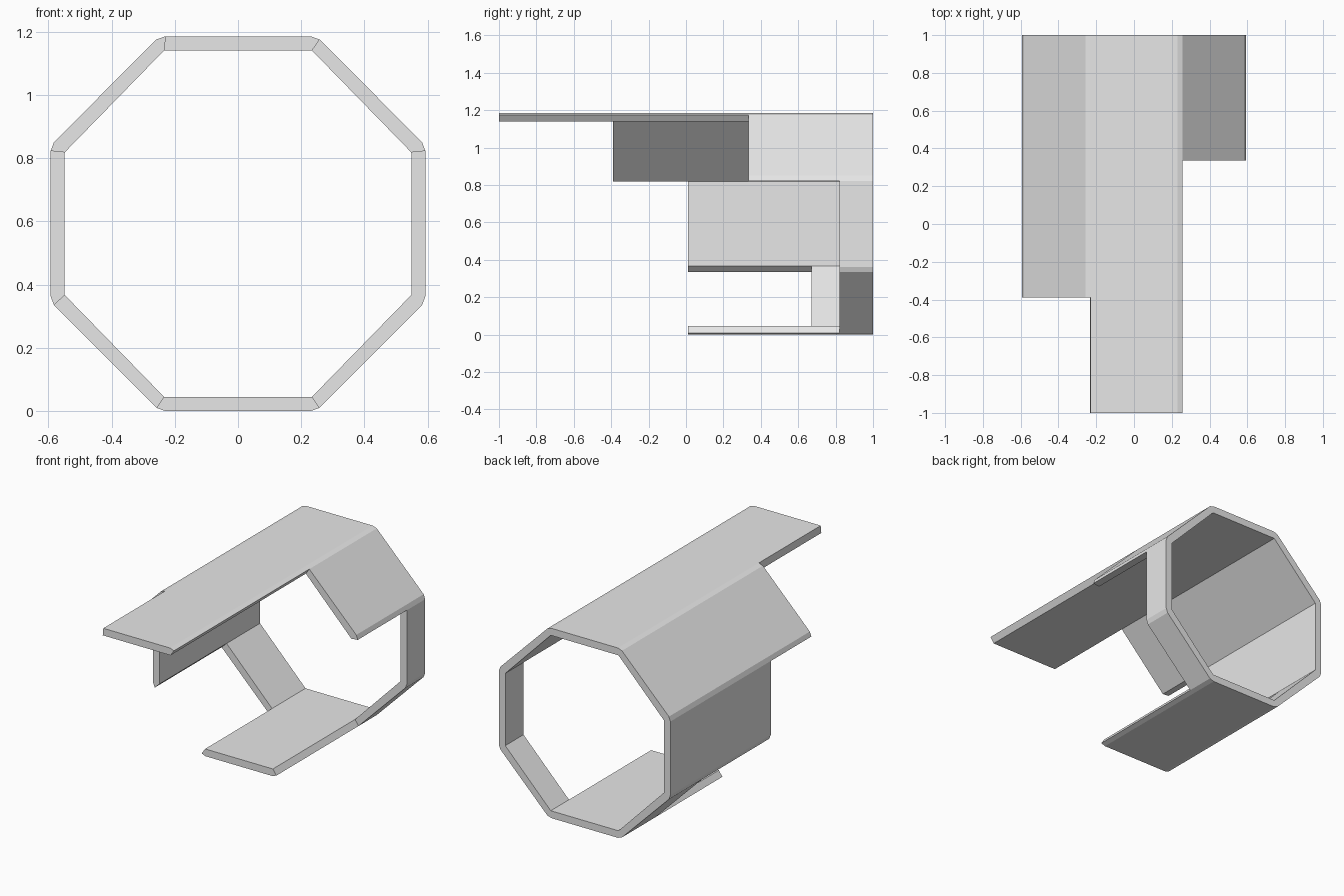
import bpy, bmesh

if "Cube" in bpy.data.objects:
    bpy.data.objects.remove(bpy.data.objects["Cube"])

CZ = 0.5925   # height of the ring's centre
BACK = 1.0    # all panels end flush at the back

# Outer profile: one quadrant of the bevelled octagon, mirrored to a clockwise loop
quad = [(0.23, 0.5925), (0.258, 0.5825), (0.582, 0.258), (0.5925, 0.23)]
right = quad + [(x, -z) for x, z in reversed(quad)]
outer = right + [(-x, -z) for x, z in right]
# Inner profile: plain octagon, clockwise from the top right corner
iq = [(0.234, 0.5475), (0.548, 0.2255)]
iright = iq + [(x, -z) for x, z in reversed(iq)]
inner = iright + [(-x, -z) for x, z in iright]

# Panels clockwise from the top: (first outer point, last outer point, front y)
panels = [
    (-1, 1, -1.0),    # top
    (1, 3, 0.335),    # upper right
    (3, 5, 0.82),     # right
    (5, 6, 0.82),     # lower right
    (6, 9, 0.01),     # bottom
    (9, 10, 0.67),    # lower left
    (10, 12, 0.01),   # left
    (12, 15, -0.39),  # upper left
]

bm = bmesh.new()


def face(pts):
    bm.faces.new([bm.verts.new((x, y, z + CZ)) for x, y, z in pts])


def wall(p, q, y0, y1):
    face([(p[0], y0, p[1]), (q[0], y0, q[1]), (q[0], y1, q[1]), (p[0], y1, p[1])])


for i, (a, b, y0) in enumerate(panels):
    out = [outer[k % 16] for k in range(a, b + 1)]
    in_a, in_b = inner[i - 1], inner[i]
    loop = out + [in_b, in_a]
    # end caps
    face([(x, BACK, z) for x, z in loop])
    face([(x, y0, z) for x, z in reversed(loop)])
    # outer skin and inner skin
    for p, q in zip(out, out[1:]):
        wall(p, q, y0, BACK)
    wall(in_b, in_a, y0, BACK)
    # side edges, only where the panel reaches past its neighbour
    nxt, prv = panels[(i + 1) % 8][2], panels[i - 1][2]
    if y0 < nxt:
        wall(out[-1], in_b, y0, nxt)
    if y0 < prv:
        wall(in_a, out[0], y0, prv)

bmesh.ops.remove_doubles(bm, verts=bm.verts, dist=1e-5)
mesh = bpy.data.meshes.new("stepped_octagonal_tube")
bm.to_mesh(mesh)
bm.free()

grey = bpy.data.materials.new("light_grey")
grey.diffuse_color = (0.8, 0.8, 0.8, 1)
grey.use_nodes = True
grey.node_tree.nodes["Principled BSDF"].inputs["Base Color"].default_value = grey.diffuse_color
mesh.materials.append(grey)
obj = bpy.data.objects.new("stepped_octagonal_tube", mesh)
bpy.context.collection.objects.link(obj)
